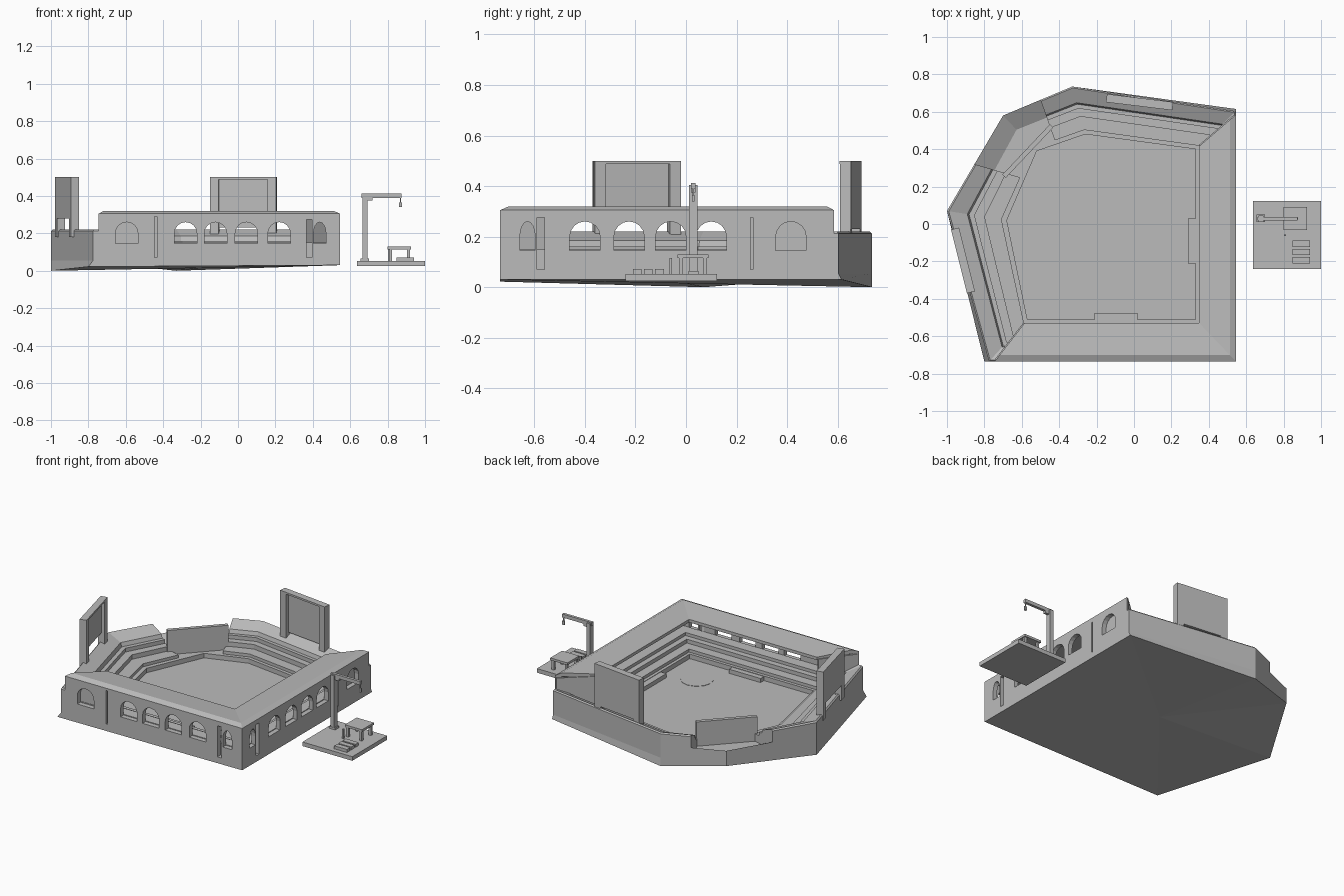
import bpy, bmesh, math
from mathutils import Vector, Matrix

old = bpy.data.objects.get("Cube")
if old:
    bpy.data.objects.remove(old, do_unlink=True)

grey = bpy.data.materials.new("plain_grey")
grey.use_nodes = True
grey.diffuse_color = (0.5, 0.5, 0.5, 1)
grey.node_tree.nodes["Principled BSDF"].inputs["Base Color"].default_value = (0.5, 0.5, 0.5, 1)


def finish(name, bm):
    bmesh.ops.recalc_face_normals(bm, faces=bm.faces)
    me = bpy.data.meshes.new(name)
    bm.to_mesh(me)
    bm.free()
    me.materials.append(grey)
    ob = bpy.data.objects.new(name, me)
    bpy.context.collection.objects.link(ob)
    return ob


def box(name, x0, x1, y0, y1, z0, z1):
    bm = bmesh.new()
    bmesh.ops.create_cube(bm, size=1)
    for v in bm.verts:
        v.co = Vector(((x0 + x1) / 2 + v.co.x * (x1 - x0), (y0 + y1) / 2 + v.co.y * (y1 - y0),
                       (z0 + z1) / 2 + v.co.z * (z1 - z0)))
    return finish(name, bm)


def plank(name, p, q, z0, z1, thick):
    """Upright slab standing on the line from p to q."""
    p, q = Vector(p), Vector(q)
    d = q - p
    ob = box(name, 0, d.length, -thick / 2, thick / 2, z0, z1)
    ob.data.transform(Matrix.Translation((p.x, p.y, 0)) @ Matrix.Rotation(math.atan2(d.y, d.x), 4, 'Z'))
    return ob


def strip(name, stations, profile):
    """Sweep a closed (fraction, height) profile through inner/outer stations."""
    bm = bmesh.new()
    rings = [[bm.verts.new((*Vector(i).lerp(Vector(o), f), z)) for f, z in profile]
             for i, o in stations]
    n = len(profile)
    for r, s in zip(rings, rings[1:]):
        for k in range(n):
            bm.faces.new((r[k], r[(k + 1) % n], s[(k + 1) % n], s[k]))
    bm.faces.new(rings[0])
    bm.faces.new(rings[-1][::-1])
    return finish(name, bm)


def arch_cutter(centre, side, half=0.06):
    """Arched window prism crossing the front or right wall."""
    pts = [(-half, 0.145), (half, 0.145)]
    pts += [(half * math.cos(a * math.pi / 8), 0.2 + 0.06 * math.sin(a * math.pi / 8)) for a in range(9)]
    bm = bmesh.new()
    place = (lambda u, d, z: (centre + u, -d, z)) if side == "front" else (lambda u, d, z: (d - 0.185, centre + u, z))
    near, far = [[bm.verts.new(place(u, d, z)) for u, z in pts] for d in (0.68, 0.78)]
    for k in range(len(pts)):
        j = (k + 1) % len(pts)
        bm.faces.new((near[k], near[j], far[j], far[k]))
    bm.faces.new(near)
    bm.faces.new(far[::-1])
    return finish("arch_cutter", bm)


def mix(p, q, t):
    return Vector(p).lerp(Vector(q), t)


# Corners of the ground plan: foot of the wall, then field edge
A, B, C, D, E, F = [(-0.80, -0.735), (0.545, -0.735), (0.545, 0.615), (-0.33, 0.735), (-0.70, 0.58), (-1.0, 0.07)]
a, b, c, d, e, f = [(-0.57, -0.51), (0.33, -0.51), (0.33, 0.40), (-0.26, 0.48), (-0.52, 0.39), (-0.68, 0.02)]
A1, C1 = (-0.775, -0.735), (0.545, 0.603)     # leaning wall ends
A2, C2 = (-0.745, -0.735), (0.545, 0.585)     # ends of the arcade

gap1 = (mix(d, e, 0.6), mix(D, E, 0.46))
gap2 = (mix(e, f, 0.4), mix(E, F, 0.51))
GROUND = 0.055
RIM = 0.085

# Foundation with uneven underside, topped by the playing field
bm = bmesh.new()
under = [0.022, 0.03, 0.03, 0.0, 0.04, 0.0]
low = [bm.verts.new((*p, z)) for p, z in zip((A, B, C, D, E, F), under)]
top = [bm.verts.new((*p, GROUND)) for p in (A1, B, C1, D, E, F)]
hub = bm.verts.new((-0.2, 0, 0.015))
for k in range(6):
    j = (k + 1) % 6
    bm.faces.new((low[k], low[j], top[j], top[k]))
    bm.faces.new((low[j], low[k], hub))
bm.faces.new(top)
finish("foundation_and_field", bm)


def tiers(heights):
    """Low field wall followed by flat seating steps."""
    pts = [(0, GROUND), (0, RIM), (0.09, RIM)]
    for f0, f1, z in zip((0.09, 0.37, 0.54), (0.37, 0.54, 0.63), heights):
        pts += [(f0, z), (f1, z)]
    return pts


# Seating; the open stands end in a bank sloping up to the outer wall
bleacher = tiers((0.105, 0.135, 0.16)) + [(0.66, 0.185), (0.97, 0.22), (1, 0.212), (1, GROUND)]
strip("back_bleachers", [(c, C2), (c, C1), (d, D), gap1], bleacher)
strip("side_bleachers", [gap2, (f, F), (a, A1), (a, A2)], bleacher)
covered = [(a, A2), (b, B), (c, C2)]
strip("covered_seating", covered, tiers((0.105, 0.13, 0.15)) + [(0.86, 0.15), (0.86, GROUND)])
strip("outfield_terrace", [gap1, (e, E), gap2],
      [(0, GROUND), (0, RIM), (0.6, RIM), (1, 0.14), (1, GROUND)])

# Roof and arcaded wall on the two main sides
strip("roof", covered, [(1, 0.295), (1, 0.305), (0.85, 0.32), (0.08, 0.302), (0.08, 0.282), (0.85, 0.295)])
wall = strip("arcade_wall", covered, [(1, GROUND), (1, 0.295), (0.86, 0.295), (0.86, GROUND)])
for i, o in (covered[0], covered[2]):
    plank("end_wall", mix(i, o, 0.1), mix(i, o, 0.97), GROUND, 0.29, 0.012)

# Arched windows, corner slots and two narrow wall grooves
cutters = [arch_cutter(x, "front") for x in (-0.595, -0.28, -0.12, 0.045, 0.22)]
cutters += [arch_cutter(y, "right") for y in (-0.4, -0.225, -0.06, 0.10, 0.415)]
cutters += [arch_cutter(0.437, "front", 0.033), arch_cutter(-0.627, "right", 0.03),
            box("slot_cutter", 0.365, 0.395, -0.76, -0.68, 0.07, 0.275),
            box("slot_cutter", 0.49, 0.57, -0.59, -0.56, 0.07, 0.275),
            box("groove_cutter", -0.446, -0.434, -0.76, -0.715, 0.07, 0.29),
            box("groove_cutter", 0.53, 0.57, 0.255, 0.265, 0.07, 0.275)]
for cutter in cutters:
    m = wall.modifiers.new("cut", 'BOOLEAN')
    m.operation, m.solver, m.object = 'DIFFERENCE', 'EXACT', cutter
    bpy.context.view_layer.objects.active = wall
    bpy.ops.object.modifier_apply(modifier=m.name)
    bpy.data.objects.remove(cutter, do_unlink=True)
box("front_window_backing", -0.68, -0.5, -0.70, -0.69, 0.13, 0.29)
box("right_window_backing", 0.505, 0.515, 0.33, 0.5, 0.13, 0.29)

# Scoreboards: panel flush with the back of two posts that carry it above the seats
for name, p, q, out, z in (("back_scoreboard", (-0.147, 0.673), (0.207, 0.63), (0.0015, 0.011), 0.23),
                           ("side_scoreboard", (-0.957, -0.025), (-0.872, -0.365), (-0.0105, -0.003), 0.28)):
    p, q, out = Vector(p), Vector(q), Vector(out)
    plank(name + "_panel", p + out, q + out, z, 0.5, 0.022)
    plank(name + "_top", p, q, 0.488, 0.5, 0.044)
    for s, t in ((0, 0.13), (0.87, 1)):
        plank(name + "_post", p.lerp(q, s), p.lerp(q, t), 0.18, 0.498, 0.043)

# Screen wall in the outfield opening
plank("outfield_screen", (-0.695, 0.255), (-0.44, 0.525), RIM, 0.245, 0.025)

# Dugouts and pitching circle
box("front_dugout", -0.21, 0.02, -0.515, -0.475, GROUND, RIM - 0.003)
box("right_dugout", 0.29, 0.335, -0.21, 0.03, GROUND, RIM - 0.003)
bm = bmesh.new()
bmesh.ops.create_cone(bm, cap_ends=True, segments=12, radius1=0.1, radius2=0.1, depth=0.004,
                      matrix=Matrix.Translation((0.125, -0.295, GROUND)))
finish("infield_circle", bm)

# Separate yard with crane, table and benches
box("yard_slab", 0.637, 1.0, -0.24, 0.122, 0.025, 0.052)
box("crane_foot", 0.655, 0.70, 0.01, 0.05, 0.05, 0.065)
box("crane_mast", 0.665, 0.692, 0.012, 0.046, 0.05, 0.405)
box("crane_arm", 0.66, 0.875, 0.02, 0.038, 0.39, 0.413)
plank("crane_brace", (0.692, 0.029), (0.72, 0.029), 0.375, 0.392, 0.018)
box("hook_cable", 0.866, 0.872, 0.026, 0.032, 0.36, 0.392)
box("hook", 0.862, 0.878, 0.024, 0.034, 0.34, 0.365)
box("table_top", 0.80, 0.925, -0.033, 0.09, 0.115, 0.13)
for x in (0.815, 0.912):
    for y in (-0.02, 0.075):
        box("table_leg", x - 0.008, x + 0.008, y - 0.008, y + 0.008, 0.05, 0.118)
for y in (-0.105, -0.15, -0.193):
    box("bench", 0.847, 0.94, y - 0.017, y + 0.017, 0.05, 0.072)
box("thin_post", 0.803, 0.813, -0.065, -0.055, 0.05, 0.115)
